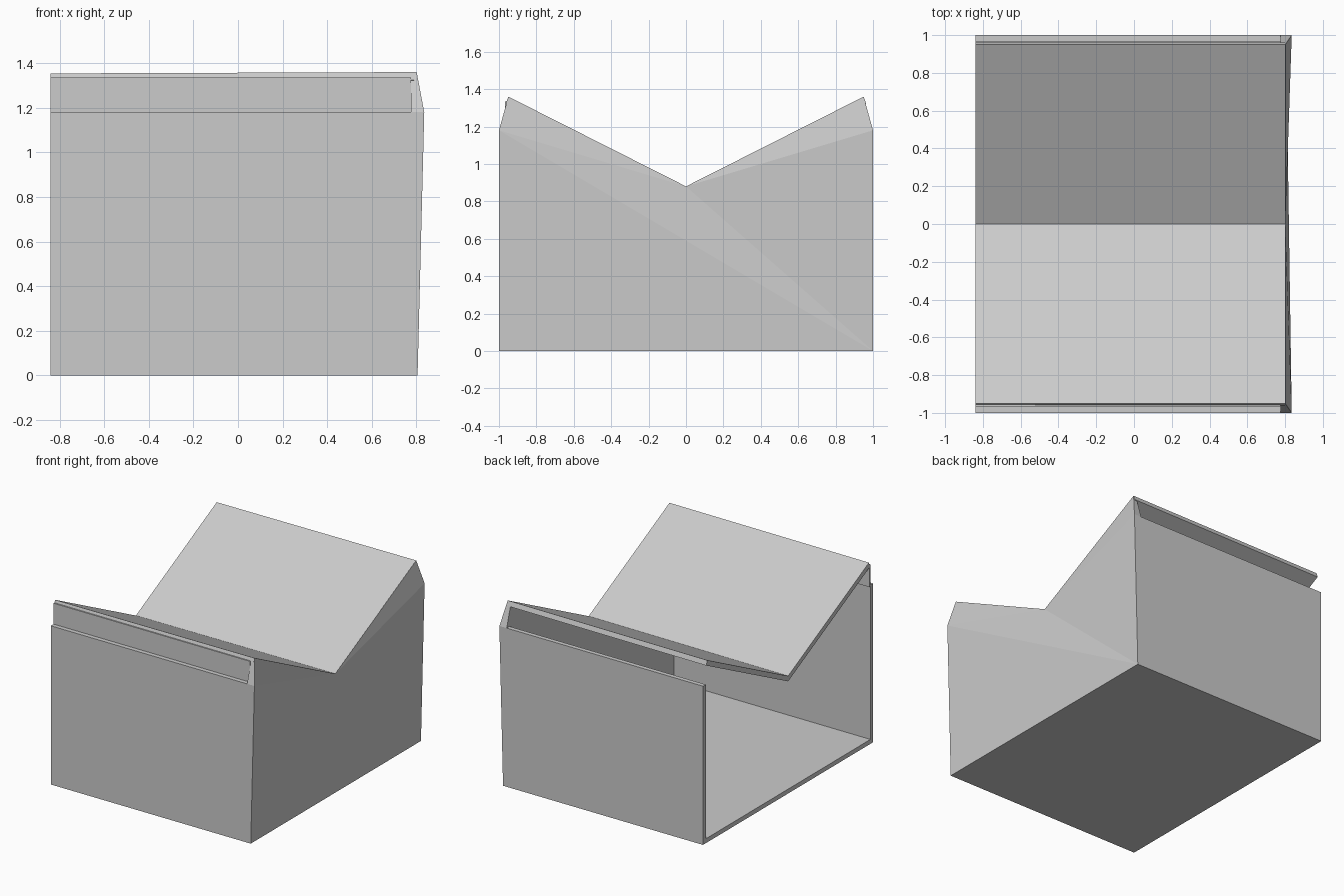
import bpy, bmesh

if "Cube" in bpy.data.objects:
    bpy.data.objects.remove(bpy.data.objects["Cube"])

grey = bpy.data.materials.new("light_grey")
grey.diffuse_color = (0.6, 0.6, 0.6, 1)
grey.use_nodes = True
grey.node_tree.nodes["Principled BSDF"].inputs["Base Color"].default_value = grey.diffuse_color

LEFT, INNER, ROOF_END = -0.84, 0.775, 0.80
WALL_TOP, T = 1.18, 0.033


def make_object(name, verts, faces):
    bm = bmesh.new()
    vs = [bm.verts.new(v) for v in verts]
    for f in faces:
        bm.faces.new([vs[i] for i in f])
    bmesh.ops.recalc_face_normals(bm, faces=bm.faces)
    mesh = bpy.data.meshes.new(name)
    bm.to_mesh(mesh)
    bm.free()
    mesh.materials.append(grey)
    obj = bpy.data.objects.new(name, mesh)
    bpy.context.collection.objects.link(obj)
    return obj


def extrude_profile(name, profile, x0, x1, drop=0.0):
    """Extrude a (y, z) profile along x; drop lowers the first end."""
    n = len(profile)
    verts = [(x0, y, z - drop) for y, z in profile] + [(x1, y, z) for y, z in profile]
    faces = [(i, (i + 1) % n, (i + 1) % n + n, i + n) for i in range(n)]
    faces += [tuple(range(n)), tuple(range(n, 2 * n))]
    return make_object(name, verts, faces)


def slab(name, y0, y1, z0, z1):
    return extrude_profile(name, [(y0, z0), (y1, z0), (y1, z1), (y0, z1)], LEFT, INNER)


# Floor and the two long walls; the left end stays open
slab("floor", -1 + T, 1 - T, 0, T)
slab("front_wall", -1, -1 + T, 0, WALL_TOP)
slab("back_wall", 1 - T, 1, 0, WALL_TOP)

# Thin panel closing the slot above the front wall
slab("front_upper_panel", -0.967, -0.955, WALL_TOP - 0.01, 1.335)

# V-shaped roof, open slot left below its back edge
extrude_profile("valley_roof",
                [(-0.95, 1.36), (0, 0.88), (0.95, 1.36),
                 (0.962, 1.325), (0, 0.84), (-0.962, 1.325)],
                LEFT, ROOF_END, drop=0.006)

# Closed end wall, leaning out to the eaves and folding back to the roof
outer = [(0.805, -1, 0), (0.805, 1, 0), (0.835, 1, WALL_TOP), (0.801, 0.95, 1.36),
         (0.801, 0, 0.88), (0.801, -0.95, 1.36), (0.835, -1, WALL_TOP)]
inner = [(INNER, y, z - (0.015 if i in (3, 4, 5) else 0))
         for i, (x, y, z) in enumerate(outer)]
tris = [(0, 1, 6), (6, 1, 4), (1, 2, 4), (2, 3, 4), (6, 4, 5)]
faces = tris + [tuple(i + 7 for i in t) for t in tris]
faces += [(i, (i + 1) % 7, (i + 1) % 7 + 7, i + 7) for i in range(7)]
make_object("end_wall", outer + inner, faces)
